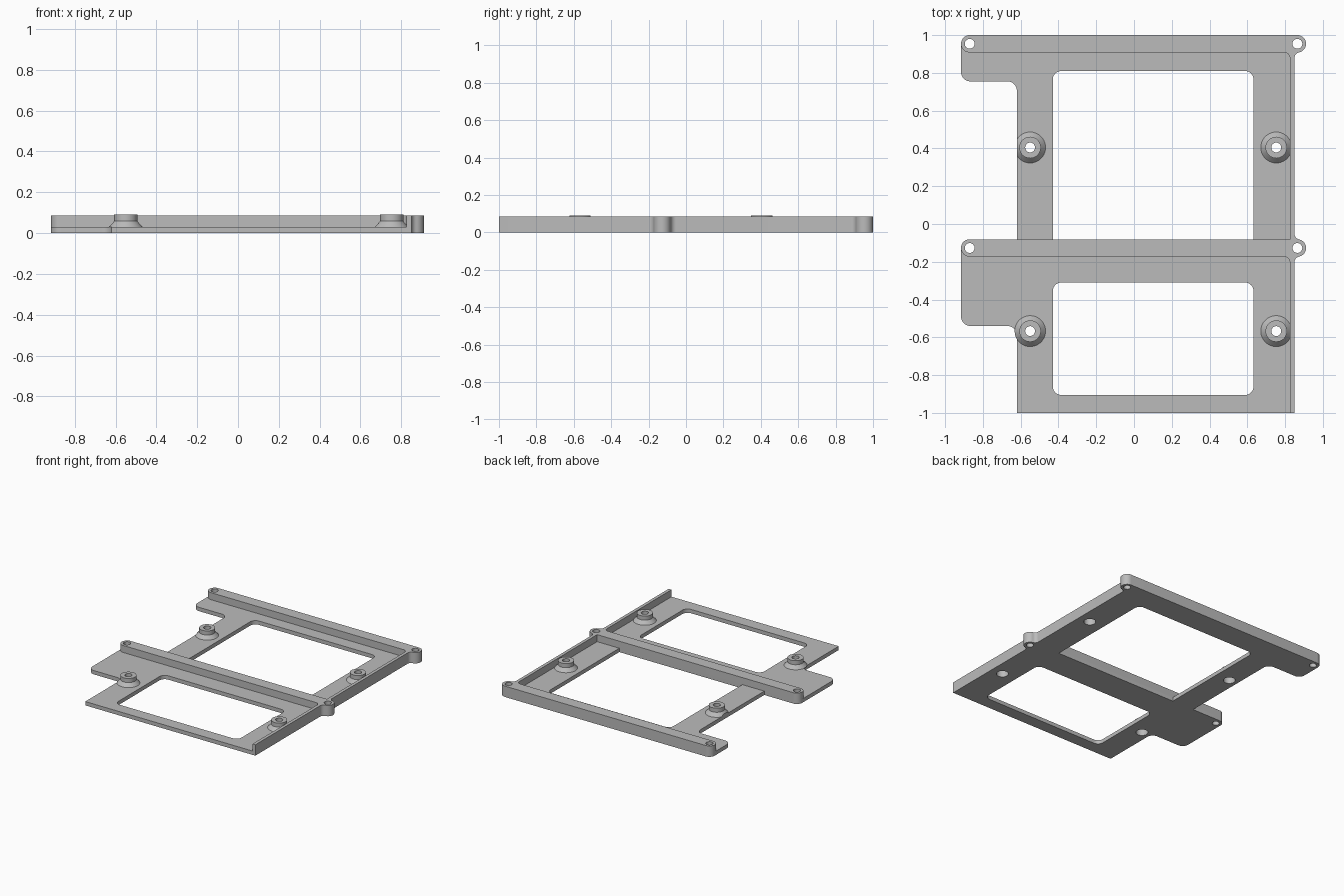
import bpy, bmesh
from math import sin, cos, radians, pi

cube = bpy.data.objects.get("Cube")
if cube:
    bpy.data.objects.remove(cube, do_unlink=True)

grey = bpy.data.materials.new("plain grey")
grey.use_nodes = True
colour = (0.5, 0.5, 0.5, 1)
grey.diffuse_color = colour
grey.node_tree.nodes["Principled BSDF"].inputs["Base Color"].default_value = colour

FLOOR, WALL, TOP = 0.03, 0.085, 0.09
EAR_X, EAR_R, HOLE_R = 0.865, 0.046, 0.026
EDGE, INNER = 0.85, 0.825
LEFT, BACK = -0.87, 0.954
MID = -0.127
BOSSES = [(x, y) for x in (-0.55, 0.753) for y in (0.405, -0.567)]


def arc(cx, cy, r, a0, a1, n=10):
    return [(cx + r * cos(radians(a0 + (a1 - a0) * i / n)),
             cy + r * sin(radians(a0 + (a1 - a0) * i / n))) for i in range(n + 1)]


def circle(x, y, r):
    return arc(x, y, r, 0, 350, 35)


def rounded_box(x0, x1, y0, y1, r, round_bottom=True):
    low = (arc(x0 + r, y0 + r, r, 180, 270) + arc(x1 - r, y0 + r, r, 270, 360)
           if round_bottom else [(x0, y0), (x1, y0)])
    return low + arc(x1 - r, y1 - r, r, 0, 90) + arc(x0 + r, y1 - r, r, 90, 180)


def finish(name, bm):
    bmesh.ops.recalc_face_normals(bm, faces=bm.faces)
    mesh = bpy.data.meshes.new(name)
    bm.to_mesh(mesh)
    bm.free()
    mesh.materials.append(grey)
    ob = bpy.data.objects.new(name, mesh)
    bpy.context.collection.objects.link(ob)
    bpy.ops.object.select_all(action='DESELECT')
    ob.select_set(True)
    bpy.context.view_layer.objects.active = ob
    bpy.ops.object.shade_smooth_by_angle(angle=radians(30))


def slab(name, loops, z0, z1):
    """Fill an outline with holes and extrude it upwards."""
    bm = bmesh.new()
    for loop in loops:
        vs = [bm.verts.new((x, y, z0)) for x, y in loop]
        for a, b in zip(vs, vs[1:] + vs[:1]):
            bm.edges.new((a, b))
    bmesh.ops.triangle_fill(bm, edges=bm.edges[:], use_beauty=True, normal=(0, 0, 1))
    ext = bmesh.ops.extrude_face_region(bm, geom=bm.faces[:], use_keep_orig=True)
    top = [v for v in ext["geom"] if isinstance(v, bmesh.types.BMVert)]
    bmesh.ops.translate(bm, verts=top, vec=(0, 0, z1 - z0))
    finish(name, bm)


# Right edge with two filleted screw ears, running from front to back
FIL, DY, ANG = 0.03, 0.0745, 78.6


def ear_start(y):
    return arc(EDGE + FIL, y - DY, FIL, 180, 180 - ANG)


right_edge = ([(EDGE, -1)] + ear_start(MID) + arc(EAR_X, MID, EAR_R, -ANG, ANG, 20)[1:-1]
              + arc(EDGE + FIL, MID + DY, FIL, 180 + ANG, 180)
              + ear_start(BACK) + arc(EAR_X, BACK, EAR_R, -ANG, 90, 20)[1:])
screw_holes = [circle(x, y, HOLE_R) for x in (LEFT, EAR_X) for y in (BACK, MID)]

# Base plate with tabs, windows and bolt recesses
R = 0.05
SIDE, TAB = -0.62, -0.916
outline = ([(SIDE, -1)] + right_edge
           + arc(LEFT, BACK, EAR_R, 90, 180)
           + arc(TAB + R, 0.755 + R, R, 180, 270)
           + arc(SIDE - R, 0.755 - R, R, 90, 0)
           + [(SIDE, MID + EAR_R)]
           + arc(LEFT, MID, EAR_R, 90, 180)
           + arc(TAB + R, -0.54 + R, R, 180, 270)
           + arc(SIDE - R, -0.54 - R, R, 90, 0))
windows = [rounded_box(-0.43, 0.633, MID + EAR_R, 0.81, 0.045, False),
           rounded_box(-0.43, 0.633, -0.905, -0.31, 0.045)]
recesses = [circle(x, y, 0.043) for x, y in BOSSES]
slab("base_plate", [outline] + windows + screw_holes + recesses, 0, FLOOR)

# Raised wall: back rib, middle rib and right rib in one piece
F = 0.03
walls = ([(INNER, -1)] + right_edge
         + arc(LEFT, BACK, EAR_R, 90, 270, 20)
         + arc(INNER - F, BACK - EAR_R - F, F, 90, 0)
         + [(INNER, MID + EAR_R)]
         + arc(LEFT, MID, EAR_R, 90, 270, 20)
         + arc(INNER - F, MID - EAR_R - F, F, 90, 0))
slab("raised_walls", [walls] + screw_holes, FLOOR, WALL)

# Flared bolt bosses, counterbored from below
profile = [(0.043, FLOOR), (0.082, FLOOR), (0.057, 0.058), (0.057, TOP),
           (HOLE_R, TOP), (HOLE_R, 0.05), (0.043, 0.05)]
for i, (bx, by) in enumerate(BOSSES):
    bm = bmesh.new()
    vs = [bm.verts.new((bx + r, by, z)) for r, z in profile]
    ring = [bm.edges.new(p) for p in zip(vs, vs[1:] + vs[:1])]
    bmesh.ops.spin(bm, geom=vs + ring, cent=(bx, by, 0), axis=(0, 0, 1),
                   angle=2 * pi, steps=36, use_merge=True)
    bmesh.ops.remove_doubles(bm, verts=bm.verts[:], dist=1e-5)
    # The flare next to the bare plate edge is trimmed flush with it
    if bx < 0 < by:
        cut = bmesh.ops.bisect_plane(bm, geom=bm.verts[:] + bm.edges[:] + bm.faces[:],
                                     plane_co=(SIDE, 0, 0), plane_no=(-1, 0, 0),
                                     clear_outer=True)
        rim = [e for e in cut["geom_cut"] if isinstance(e, bmesh.types.BMEdge)]
        bmesh.ops.holes_fill(bm, edges=rim, sides=0)
    finish(f"bolt_boss_{i + 1}", bm)
